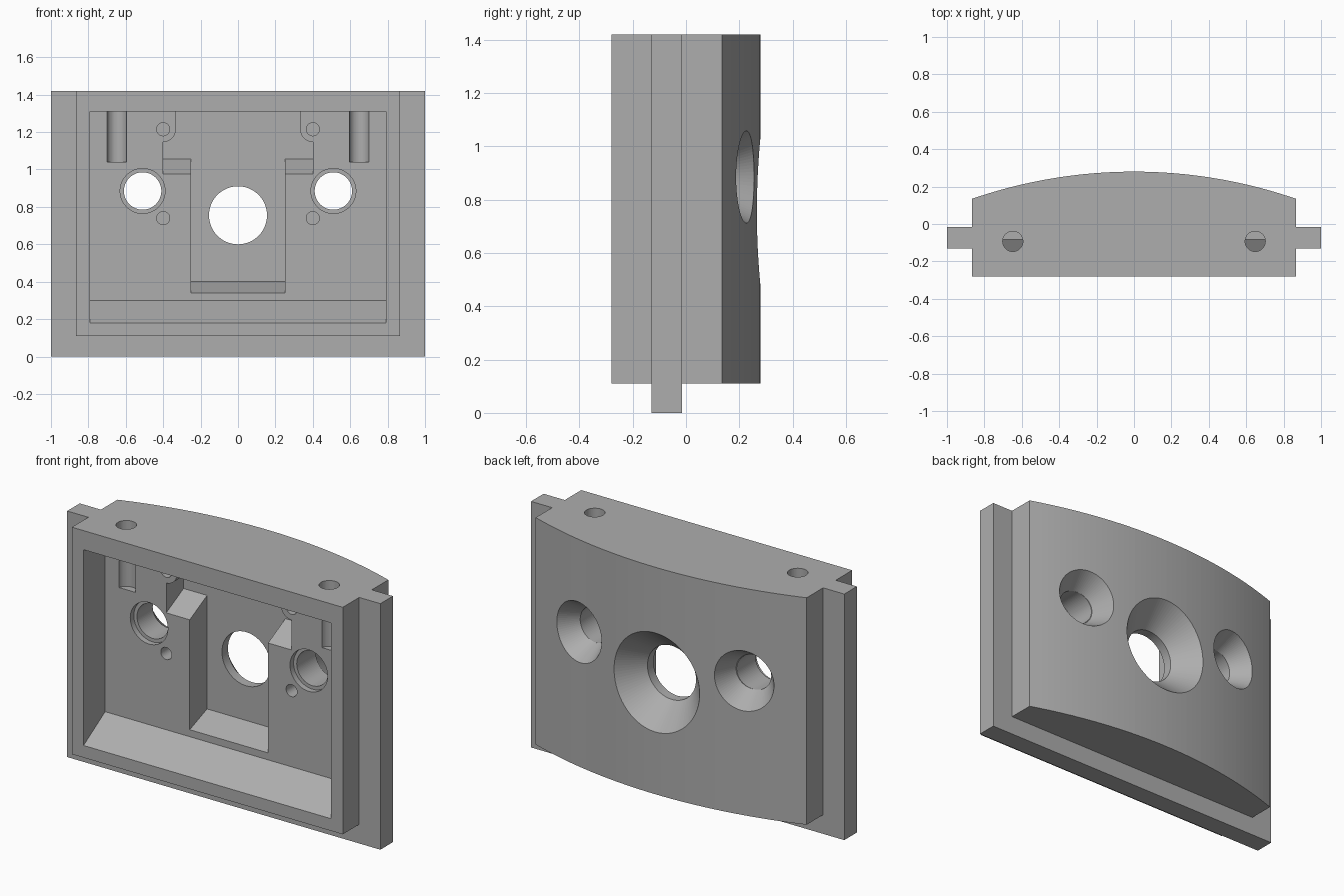
import bpy, bmesh, math
from mathutils import Vector

cube = bpy.data.objects.get("Cube")
if cube:
    bpy.data.objects.remove(cube, do_unlink=True)

grey = bpy.data.materials.new("plain_grey")
grey.use_nodes = True
GREY = (0.42, 0.42, 0.42, 1)
grey.diffuse_color = GREY
grey.node_tree.nodes["Principled BSDF"].inputs["Base Color"].default_value = GREY


def make_object(name, bm):
    bmesh.ops.recalc_face_normals(bm, faces=bm.faces)
    mesh = bpy.data.meshes.new(name)
    bm.to_mesh(mesh)
    bm.free()
    mesh.materials.append(grey)
    obj = bpy.data.objects.new(name, mesh)
    bpy.context.collection.objects.link(obj)
    return obj


def prism(name, points, direction):
    """Extrude a closed outline of 3D points along a direction."""
    bm = bmesh.new()
    face = bm.faces.new([bm.verts.new(p) for p in points])
    new = bmesh.ops.extrude_face_region(bm, geom=[face])["geom"]
    verts = [g for g in new if isinstance(g, bmesh.types.BMVert)]
    bmesh.ops.translate(bm, vec=direction, verts=verts)
    return make_object(name, bm)


def side_prism(name, half_width, profile):
    """Extrude a (y, z) profile symmetrically across x."""
    return prism(name, [(-half_width, y, z) for y, z in profile], (2 * half_width, 0, 0))


def cone(name, start, end, r_start, r_end, segments=80):
    """Cylinder or cone between two points."""
    start, end = Vector(start), Vector(end)
    axis = end - start
    bm = bmesh.new()
    bmesh.ops.create_cone(bm, cap_ends=True, segments=segments, radius1=r_start,
                          radius2=r_end, depth=axis.length)
    obj = make_object(name, bm)
    turn = Vector((0, 0, 1)).rotation_difference(axis).to_matrix().to_4x4()
    obj.data.transform(turn)
    obj.data.transform(obj.matrix_world.Translation((start + end) / 2))
    return obj


def combine(target, tool, operation="DIFFERENCE"):
    """Apply a boolean and discard the tool."""
    tool.hide_render = True
    mod = target.modifiers.new(operation.title(), "BOOLEAN")
    mod.operation = operation
    mod.solver = "EXACT"
    mod.object = tool
    bpy.context.view_layer.objects.active = target
    bpy.ops.object.modifier_apply(modifier=mod.name)
    bpy.data.objects.remove(tool, do_unlink=True)


TOP, BASE, FRONT = 1.42, 0.11, -0.28
HALF, SHOULDER, CROWN = 0.865, 0.135, 0.28
FLOOR, DEEP, POCKET_TOP = -0.083, 0.075, 1.31

# Main block with a bowed back
rise = CROWN - SHOULDER
radius = (HALF ** 2 + rise ** 2) / (2 * rise)
sweep = math.asin(HALF / radius)
outline = [(-HALF, FRONT, BASE), (HALF, FRONT, BASE)]
for i in range(49):
    a = sweep * (1 - i / 24)
    outline.append((radius * math.sin(a), CROWN - radius * (1 - math.cos(a)), BASE))
block = prism("housing_block", outline, (0, 0, TOP - BASE))

# Mounting tongue around the sides and bottom
tongue = side_prism("mounting_tongue", 1, [(-0.13, 0), (-0.015, 0), (-0.015, TOP), (-0.13, TOP)])
combine(block, tongue, "UNION")

# Front pocket with sloped sill
combine(block, side_prism("pocket_cutter", 0.79, [
    (-0.3, 0.168), (FLOOR, 0.30), (FLOOR, POCKET_TOP), (-0.3, POCKET_TOP)]))

# Deep central slot, and its wider upper part that leaves rounded screw bosses
combine(block, side_prism("slot_cutter", 0.25, [
    (-0.1, 0.334), (DEEP, 0.40), (DEEP, POCKET_TOP), (-0.1, POCKET_TOP)]))
wide = side_prism("wide_slot_cutter", 0.40, [
    (-0.1, 0.966), (DEEP, 1.055), (DEEP, POCKET_TOP), (-0.1, POCKET_TOP)])
for side in (-1, 1):
    boss = [(0.45, 1.35), (0.45, 1.147)]
    for i in range(13):
        a = math.radians(270 - 90 * i / 12)
        boss.append((0.40 + 0.068 * math.cos(a), 1.215 + 0.068 * math.sin(a)))
    boss.append((0.332, 1.35))
    combine(wide, prism("boss_cutter", [(side * x, -0.2, z) for x, z in boss], (0, 0.4, 0)))
combine(block, wide)

# Central opening with flared back
combine(block, cone("centre_bore", (0, 0, 0.755), (0, 0.2, 0.755), 0.155, 0.155, 96))
combine(block, cone("centre_flare", (0, 0.13, 0.755), (0, 0.33, 0.755), 0.155, 0.329, 96))

for side in (-1, 1):
    # Side openings: counterbore, bore and outward-tilted flare
    x, z = side * 0.51, 0.885
    combine(block, cone("counterbore", (x, -0.15, z), (x, -0.05, z), 0.12, 0.12))
    combine(block, cone("side_bore", (x, -0.1, z), (x, 0.16, z), 0.1, 0.1))
    flare_end = (side * 0.543, 0.30, z)
    combine(block, cone("side_flare", (side * 0.505, 0.105, z), flare_end, 0.1, 0.217))
    # Blind screw holes
    for hole_z in (0.74, 1.215):
        combine(block, cone("screw_hole", (side * 0.40, -0.12, hole_z),
                            (side * 0.40, 0.03, hole_z), 0.035, 0.035, 40))
    # Pin holes from the top
    combine(block, cone("pin_hole", (side * 0.648, -0.093, 1.04),
                        (side * 0.648, -0.093, 1.5), 0.054, 0.054, 48))
